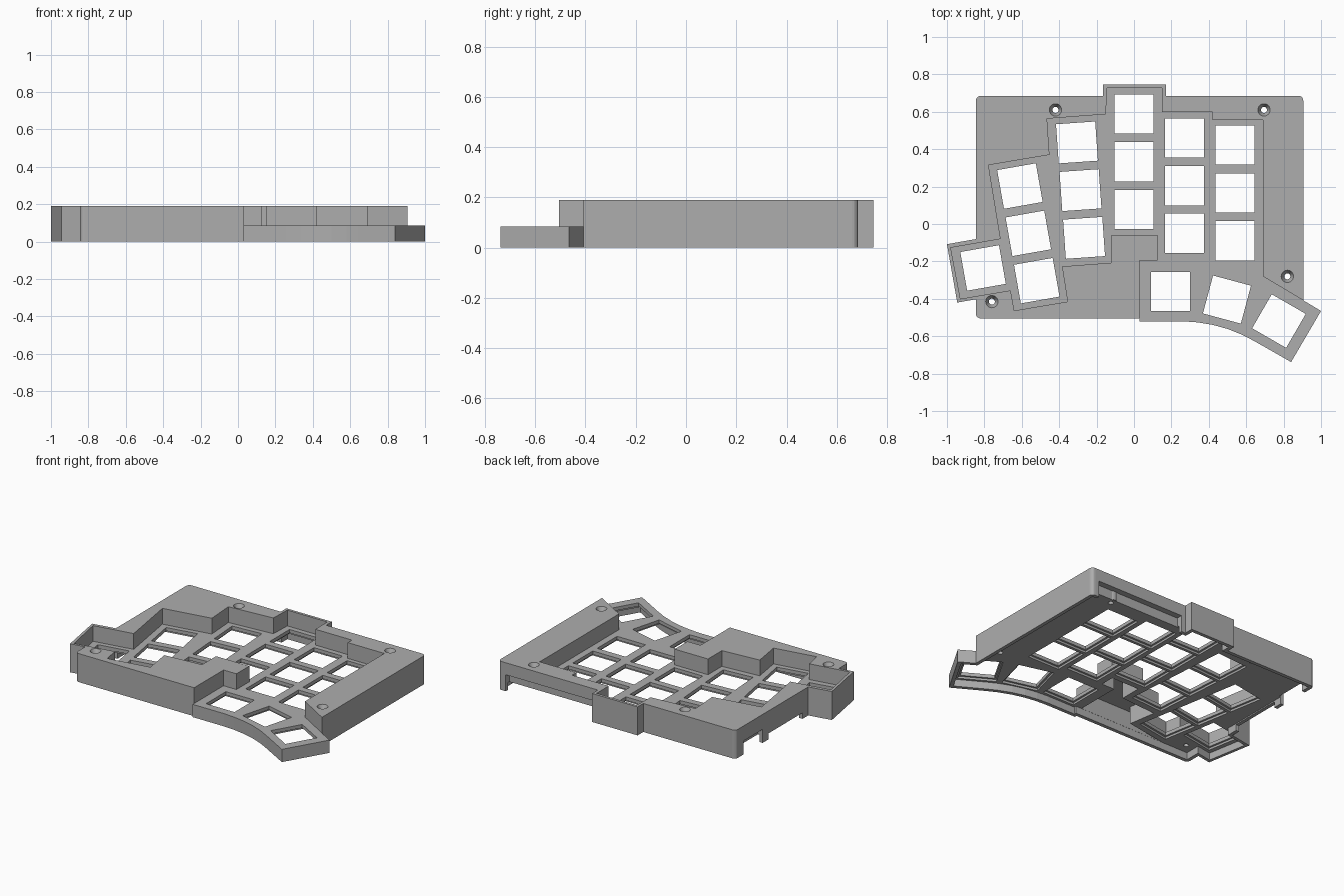
import bpy, bmesh, math
from mathutils import Vector, Matrix

cube = bpy.data.objects.get("Cube")
if cube:
    bpy.data.objects.remove(cube)

TOP, PLATE, WALL = 0.19, 0.085, 0.025

grey = bpy.data.materials.new("matte grey")
grey.use_nodes = True
grey.diffuse_color = (0.42, 0.42, 0.42, 1)
grey.node_tree.nodes["Principled BSDF"].inputs["Base Color"].default_value = (0.42, 0.42, 0.42, 1)


def make_object(name, bm):
    bmesh.ops.recalc_face_normals(bm, faces=bm.faces)
    mesh = bpy.data.meshes.new(name)
    bm.to_mesh(mesh)
    bm.free()
    mesh.materials.append(grey)
    ob = bpy.data.objects.new(name, mesh)
    bpy.context.collection.objects.link(ob)
    return ob


def prism(name, polys, z0, z1):
    """Extrude one or more separate outlines from z0 to z1."""
    bm = bmesh.new()
    for poly in polys:
        face = bm.faces.new([bm.verts.new((x, y, z0)) for x, y in poly])
        ext = bmesh.ops.extrude_face_region(bm, geom=[face])["geom"]
        verts = [v for v in ext if isinstance(v, bmesh.types.BMVert)]
        bmesh.ops.translate(bm, verts=verts, vec=(0, 0, z1 - z0))
    return make_object(name, bm)


def cones(name, spots, r0, r1, z0, z1):
    bm = bmesh.new()
    for x, y in spots:
        bmesh.ops.create_cone(bm, cap_ends=True, segments=24, radius1=r0, radius2=r1,
                              depth=z1 - z0, matrix=Matrix.Translation((x, y, (z0 + z1) / 2)))
    return make_object(name, bm)


def combine(target, tool, operation):
    """Boolean the tool into the target, then discard the tool."""
    tool.hide_render = True
    mod = target.modifiers.new("cut", "BOOLEAN")
    mod.operation, mod.solver, mod.object = operation, "EXACT", tool
    graph = bpy.context.evaluated_depsgraph_get()
    graph.update()
    mesh = bpy.data.meshes.new_from_object(target.evaluated_get(graph))
    target.modifiers.clear()
    target.data = mesh
    bpy.data.objects.remove(tool)


def offset(poly, d):
    """Move every edge of an outline outward by d (inward when negative)."""
    pts = [Vector(p) for p in poly]
    n = len(pts)
    area = sum(pts[i - 1].x * pts[i].y - pts[i].x * pts[i - 1].y for i in range(n))
    d = d if area > 0 else -d
    out = []
    for i, p in enumerate(pts):
        a = (p - pts[i - 1]).normalized()
        b = (pts[(i + 1) % n] - p).normalized()
        na, nb = Vector((a.y, -a.x)), Vector((b.y, -b.x))
        out.append(tuple(p + (na + nb) * d / (1 + na.dot(nb))))
    return out


def box(x0, x1, y0, y1):
    return [(x0, y0), (x1, y0), (x1, y1), (x0, y1)]


def rounded_box(x0, x1, y0, y1, r):
    pts = []
    for k, (x, y) in enumerate(box(x0 + r, x1 - r, y0 + r, y1 - r)):
        for s in range(6):
            a = math.pi * (1 + k / 2 + s / 10)
            pts.append((x + r * math.cos(a), y + r * math.sin(a)))
    return pts


def square(x, y, deg, size):
    rot = Matrix.Rotation(math.radians(deg), 2)
    h = size / 2
    return [tuple(Vector((x, y)) + rot @ Vector(c)) for c in box(-h, h, -h, h)]


# Outlines of the case, its bulges and the thumb wing
body = rounded_box(-0.845, 0.905, -0.505, 0.685, 0.025)
bump = box(-0.165, 0.17, 0.4, 0.745)
pinky = [(-1.0, -0.108), (-0.945, -0.42), (-0.66, -0.37), (-0.685, -0.052)]
curve = [(0.645, -0.627), (0.58, -0.593), (0.5, -0.561), (0.42, -0.539), (0.34, -0.526), (0.26, -0.52)]
thumb = [(0.03, -0.52), (0.03, -0.21), (0.6, -0.21), (0.69, -0.28), (1.0, -0.465), (0.84, -0.738)] + curve

# Outline of the sunken key well
well = [(-0.145, 0.727), (0.15, 0.727), (0.15, 0.6), (0.42, 0.6), (0.42, 0.556),
        (0.69, 0.556), (0.69, -0.28), (1.1, -0.525), (1.1, -0.9), (0.03, -0.9),
        (0.03, -0.195), (0.125, -0.195), (0.125, -0.06), (-0.12, -0.06), (-0.12, -0.207),
        (-0.385, -0.227), (-0.355, -0.415), (-0.64, -0.463), (-0.66, -0.355),
        (-0.928, -0.4), (-0.98, -0.127), (-0.713, -0.08), (-0.778, 0.315),
        (-0.452, 0.37), (-0.465, 0.563), (-0.15, 0.587)]

# Key positions: first key of each column, step, count and tilt
keys = []
for x, y, dx, dy, count, tilt in [
        (-0.807, -0.235, 0, 0, 1, 10), (-0.61, 0.203, 0.045, -0.253, 3, 10),
        (-0.305, 0.436, 0.019, -0.255, 3, 4), (0, 0.588, 0, -0.255, 3, 0),
        (0.27, 0.46, 0, -0.255, 3, 0), (0.54, 0.422, 0, -0.256, 3, 0),
        (0.195, -0.361, 0, 0, 1, 0), (0.497, -0.404, 0, 0, 1, -15),
        (0.775, -0.519, 0, 0, 1, -30)]:
    keys += [(x + dx * i, y + dy * i, tilt) for i in range(count)]

screws = [(-0.42, 0.61), (0.695, 0.61), (0.82, -0.28), (-0.76, -0.415)]

# Solid case
case = prism("keyboard_case", [body], 0, TOP)
for part, height in ((bump, TOP), (pinky, TOP), (thumb, PLATE)):
    combine(case, prism("bulge", [part], 0, height), "UNION")
combine(case, prism("well_cutter", [well], PLATE, 0.4), "DIFFERENCE")

# Hollow underside: shallow below the keys, deep below the raised rim
for part in (body, bump, pinky, thumb):
    inset = offset(part, -0.02 if part is pinky else -WALL + 0.001)
    combine(case, prism("shallow_cutter", [inset], -0.1, 0.048), "DIFFERENCE")
deep = prism("deep_cutter", [offset(body, -WALL)], 0.03, 0.165)
combine(deep, prism("well_wall", [offset(well, 0.02)], -0.1, 0.4), "DIFFERENCE")
combine(case, deep, "DIFFERENCE")

# Connector openings in the back and side walls
for area, height in ((box(0.2, 0.85, 0.645, 0.72), 0.11),
                     (box(-0.9, -0.81, 0.4, 0.6), 0.09),
                     (box(-0.9, -0.81, -0.02, 0.34), 0.04)):
    combine(case, prism("opening_cutter", [area], -0.1, height), "DIFFERENCE")

# Key holes with a wider pocket below each
combine(case, prism("pocket_cutter", [square(*k, 0.236) for k in keys], -0.1, 0.062), "DIFFERENCE")
combine(case, prism("key_cutter", [square(*k, 0.21) for k in keys], -0.1, 0.12), "DIFFERENCE")

# Screw bosses with countersunk holes
combine(case, cones("boss", screws, 0.04, 0.04, 0.05, 0.178), "UNION")
combine(case, cones("screw_cutter", screws, 0.016, 0.016, -0.1, 0.3), "DIFFERENCE")
combine(case, cones("sink_cutter", screws, 0.014, 0.034, 0.15, 0.192), "DIFFERENCE")
